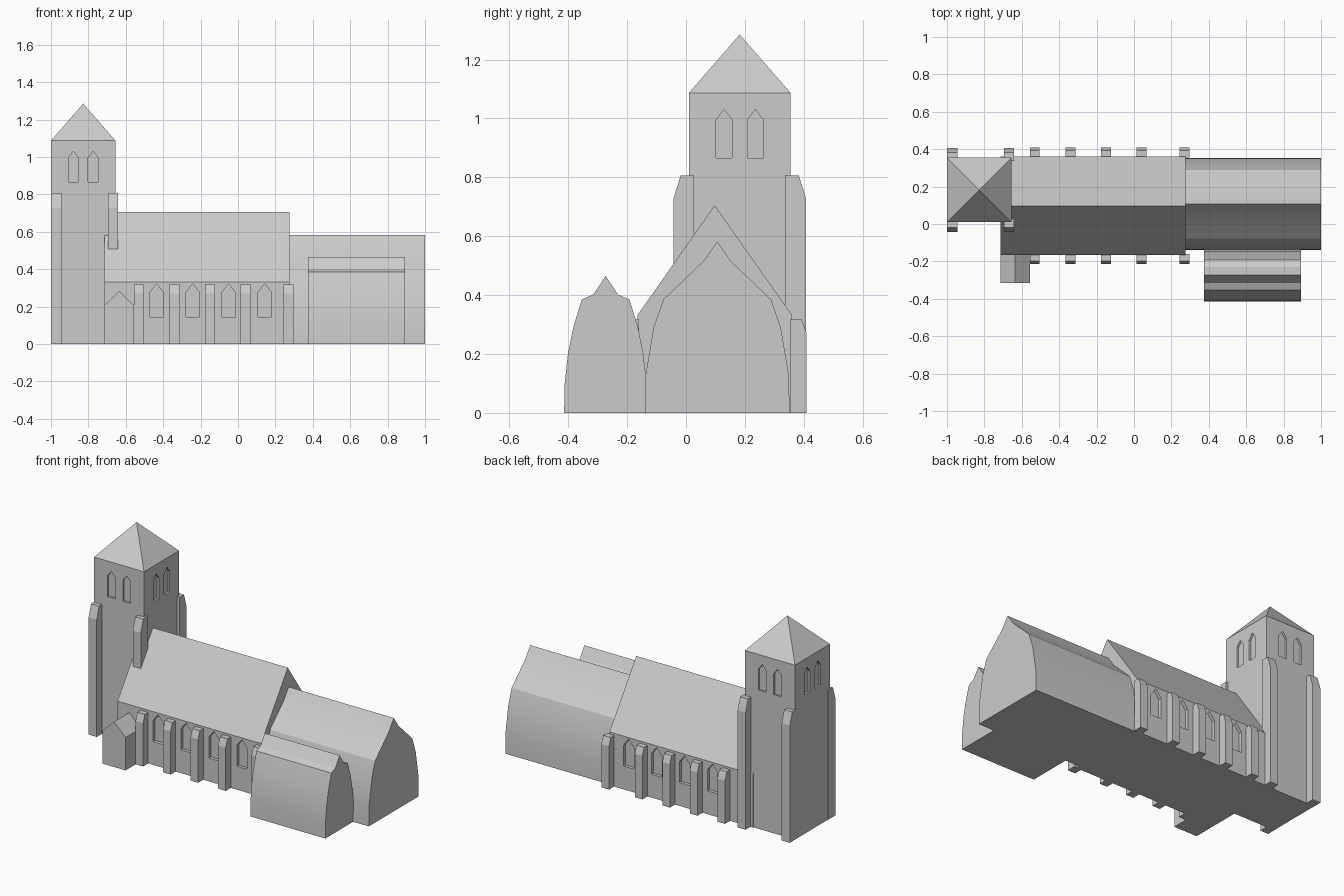
import bpy, bmesh, math
from mathutils import Vector

if "Cube" in bpy.data.objects:
    bpy.data.objects.remove(bpy.data.objects["Cube"])

stone = bpy.data.materials.new("grey_stone")
stone.diffuse_color = (0.6, 0.6, 0.6, 1)
stone.use_nodes = True
stone.node_tree.nodes["Principled BSDF"].inputs["Base Color"].default_value = stone.diffuse_color


def prism(name, pts, axis, a, b, smooth=False):
    """Extrude a profile: axis 'x' takes (y, z) points, axis 'y' takes (x, z)."""
    bm = bmesh.new()

    def put(p, t):
        return (t, p[0], p[1]) if axis == 'x' else (p[0], t, p[1])
    ends = [[bm.verts.new(put(p, t)) for p in pts] for t in (a, b)]
    bm.faces.new(ends[0])
    bm.faces.new(ends[1])
    n = len(pts)
    for i in range(n):
        j = (i + 1) % n
        bm.faces.new((ends[0][i], ends[0][j], ends[1][j], ends[1][i]))
    bmesh.ops.recalc_face_normals(bm, faces=bm.faces)
    me = bpy.data.meshes.new(name)
    bm.to_mesh(me)
    bm.free()
    me.materials.append(stone)
    ob = bpy.data.objects.new(name, me)
    bpy.context.collection.objects.link(ob)
    if smooth:
        bpy.ops.object.select_all(action='DESELECT')
        ob.select_set(True)
        bpy.context.view_layer.objects.active = ob
        bpy.ops.object.shade_smooth_by_angle(angle=math.radians(22))
    return ob


def carve(target, cutters):
    """Cut the window recesses, then drop the cutters."""
    for c in cutters:
        m = target.modifiers.new("recess", 'BOOLEAN')
        m.operation, m.solver, m.object = 'DIFFERENCE', 'EXACT', c
    dg = bpy.context.evaluated_depsgraph_get()
    dg.update()
    me = bpy.data.meshes.new_from_object(target.evaluated_get(dg))
    target.modifiers.clear()
    target.data = me
    for c in cutters:
        bpy.data.objects.remove(c)


def lancet(c, half, z0, spring, top):
    return [(c - half, z0), (c + half, z0), (c + half, spring), (c, top), (c - half, spring)]


def mirrored(half_pts, centre):
    """Complete a symmetric arch from (offset, z) points, last one the apex."""
    left = [(centre - o, z) for o, z in half_pts]
    right = [(centre + o, z) for o, z in reversed(half_pts[:-1])]
    return left + right


# Nave with gabled roof and recessed lancet windows on both sides
YS, YN = -0.165, 0.36
nave = prism("nave", [(YS, 0), (YN, 0), (YN, 0.332), (0.0975, 0.705), (YS, 0.332)],
             'x', -0.715, 0.275)
cuts = []
for cx in (-0.435, -0.242, -0.05, 0.143):
    shape = lancet(cx, 0.036, 0.145, 0.275, 0.322)
    cuts.append(prism("cut", shape, 'y', YS - 0.05, YS + 0.02))
    cuts.append(prism("cut", shape, 'y', YN - 0.02, YN + 0.05))
carve(nave, cuts)

# Nave buttresses
for i, cx in enumerate((-0.53, -0.34, -0.15, 0.04, 0.27)):
    for side, wall, s in (("south", YS, -1), ("north", YN, 1)):
        pts = [(wall - s * 0.005, 0), (wall + s * 0.05, 0), (wall + s * 0.05, 0.27),
               (wall + s * 0.033, 0.318), (wall - s * 0.005, 0.318)]
        prism(f"nave_buttress_{side}_{i}", pts, 'x', cx - 0.026, cx + 0.026)

# Chancel and side chapel with bowed walls
prism("chancel", mirrored([(0.246, 0), (0.243, 0.13), (0.216, 0.29), (0.183, 0.385),
                           (0.047, 0.515), (0, 0.582)], 0.106), 'x', 0.26, 1.0, True)
prism("side_chapel", mirrored([(0.141, 0), (0.139, 0.1), (0.128, 0.2), (0.11, 0.29),
                               (0.081, 0.385), (0.042, 0.402), (0, 0.465)], -0.273),
      'x', 0.375, 0.892, True)

# Porch
prism("porch", [(-0.715, 0), (-0.555, 0), (-0.555, 0.205), (-0.635, 0.282), (-0.715, 0.205)],
      'y', -0.315, YS + 0.01)

# Tower with paired belfry recesses on every face
X0, X1, Y0, Y1 = -1.0, -0.655, 0.01, 0.355
TX, TY = (X0 + X1) / 2, (Y0 + Y1) / 2
tower = prism("tower", [(X0, 0), (X1, 0), (X1, 1.087), (X0, 1.087)], 'y', Y0, Y1)
cuts = []
for o in (-0.053, 0.053):
    for a, b in ((Y0 - 0.05, Y0 + 0.012), (Y1 - 0.012, Y1 + 0.05)):
        cuts.append(prism("cut", lancet(TX + o, 0.027, 0.865, 0.995, 1.03), 'y', a, b))
    for a, b in ((X0 - 0.05, X0 + 0.012), (X1 - 0.012, X1 + 0.05)):
        cuts.append(prism("cut", lancet(TY + o, 0.027, 0.865, 0.995, 1.03), 'x', a, b))
carve(tower, cuts)

# Pyramid tower roof
bm = bmesh.new()
base = [bm.verts.new(p) for p in ((X0, Y0, 1.087), (X1, Y0, 1.087), (X1, Y1, 1.087), (X0, Y1, 1.087))]
apex = bm.verts.new((TX, TY, 1.285))
bm.faces.new(base[::-1])
for i in range(4):
    bm.faces.new((base[i], base[(i + 1) % 4], apex))
me = bpy.data.meshes.new("tower_roof")
bm.to_mesh(me)
bm.free()
me.materials.append(stone)
bpy.context.collection.objects.link(bpy.data.objects.new("tower_roof", me))

# Tower corner buttresses
for xn, xa in (("west", -1.0), ("east", -0.696)):
    for yn, wall, s in (("south", Y0, -1), ("north", Y1, 1)):
        pts = [(wall - s * 0.018, 0), (wall + s * 0.052, 0), (wall + s * 0.052, 0.73),
               (wall + s * 0.028, 0.806), (wall - s * 0.018, 0.806)]
        prism(f"tower_buttress_{xn}_{yn}", pts, 'x', xa - (0.001 if xn == "west" else 0), xa + 0.055)
